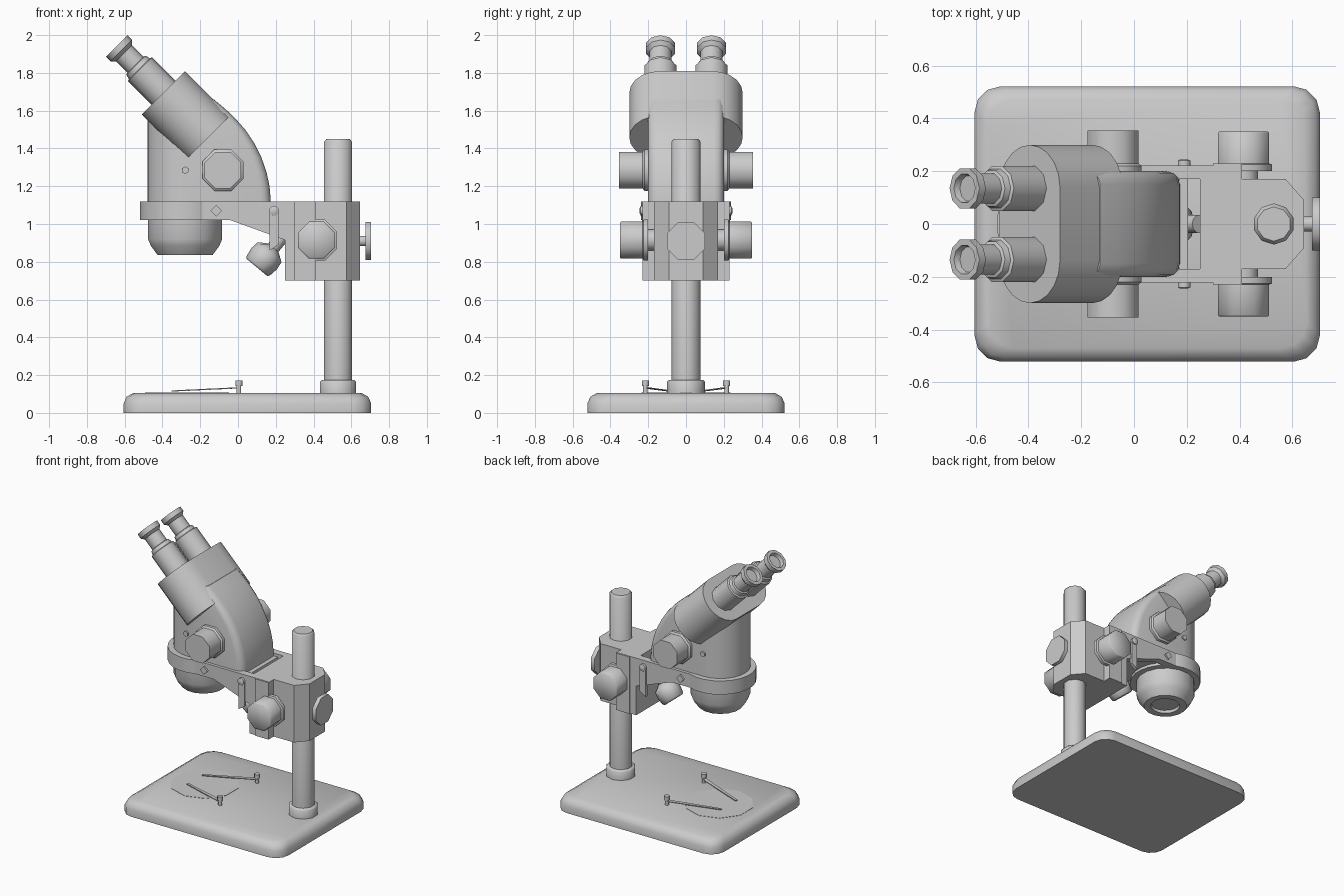
import bpy, bmesh, math
from mathutils import Vector

cube = bpy.data.objects.get("Cube")
if cube:
    bpy.data.objects.remove(cube, do_unlink=True)

GREY = (0.6, 0.6, 0.6, 1)
grey = bpy.data.materials.new("light_grey")
grey.use_nodes = True
grey.diffuse_color = GREY
grey.node_tree.nodes["Principled BSDF"].inputs["Base Color"].default_value = GREY

X, Y, Z = Vector((1, 0, 0)), Vector((0, 1, 0)), Vector((0, 0, 1))


def loft(name, rings, angle=35, closed=False):
    """Skin equal-length rings of points; cap the ends or join them."""
    bm = bmesh.new()
    loops = [[bm.verts.new(p) for p in ring] for ring in rings]
    n = len(loops[0])
    pairs = list(zip(loops, loops[1:]))
    if closed:
        pairs.append((loops[-1], loops[0]))
    else:
        bm.faces.new(loops[0][::-1])
        bm.faces.new(loops[-1])
    for a, b in pairs:
        for i in range(n):
            j = (i + 1) % n
            bm.faces.new((a[i], a[j], b[j], b[i]))
    bmesh.ops.recalc_face_normals(bm, faces=bm.faces)
    mesh = bpy.data.meshes.new(name)
    bm.to_mesh(mesh)
    bm.free()
    mesh.materials.append(grey)
    ob = bpy.data.objects.new(name, mesh)
    bpy.context.collection.objects.link(ob)
    bpy.ops.object.select_all(action='DESELECT')
    ob.select_set(True)
    bpy.context.view_layer.objects.active = ob
    bpy.ops.object.shade_smooth_by_angle(angle=math.radians(angle))
    return ob


def lathe(name, profile, sides, origin, axis=Z, closed=False, angle=50, turn=0.5):
    """Turn (radius, distance along axis) points around an axis."""
    q = Vector(axis).to_track_quat('Z', 'Y')
    rings = []
    for r, t in profile:
        ring = []
        for i in range(sides):
            a = math.tau * (i + turn) / sides
            ring.append(Vector(origin) + q @ Vector((r * math.cos(a), r * math.sin(a), t)))
        rings.append(ring)
    return loft(name, rings, angle, closed)


def prism(name, outline, origin, u, v, offset):
    """Extrude a flat outline drawn along u and v."""
    ring = [Vector(origin) + u * a + v * b for a, b in outline]
    return loft(name, [ring, [p + offset for p in ring]])


def box(name, lo, hi):
    lo, hi = Vector(lo), Vector(hi)
    d = hi - lo
    return prism(name, [(0, 0), (d.x, 0), (d.x, d.y), (0, d.y)], lo, X, Y, Z * d.z)


def arc(cx, cy, rx, ry, start, end, steps):
    pts = []
    for i in range(steps + 1):
        a = math.radians(start + (end - start) * i / steps)
        pts.append((cx + rx * math.cos(a), cy + ry * math.sin(a)))
    return pts


# Base with rounded corners and a softened top edge
rings = []
for inset, z in ((0, 0), (0, 0.05), (0.015, 0.085), (0.05, 0.105)):
    hx, hy, r = 0.655 - inset, 0.522 - inset, 0.1
    pts = []
    for sx, sy, start in ((1, 1, 0), (-1, 1, 90), (-1, -1, 180), (1, -1, 270)):
        pts += arc(0.05 + sx * (hx - r), sy * (hy - r), r, r, start, start + 90, 3)
    rings.append([(x, y, z) for x, y in pts])
loft("base", rings, 40)
lathe("stage_plate", [(0.235, 0), (0.235, 0.007)], 10, (-0.27, 0, 0.1))

# Post and its collar
lathe("post", [(0.078, 0), (0.078, 1.335), (0.065, 1.35)], 10, (0.53, 0, 0.1))
lathe("post_collar", [(0.1, 0), (0.1, 0.065), (0.09, 0.075)], 10, (0.53, 0, 0.1))

# Stage clips
for s in (-1, 1):
    lathe("clip_post", [(0.013, 0), (0.013, 0.04), (0.02, 0.04), (0.02, 0.068)],
          8, (0.005, s * 0.215, 0.103))
    a, b = Vector((0.01, s * 0.215, 0.13)), Vector((-0.35, s * 0.085, 0.113))
    side = (b - a).cross(Z).normalized()
    prism("clip_strip", [(0, -0.014), (0, 0.014), (1, 0.008), (1, -0.008)],
          a, b - a, side, Z * 0.006)

# Clamp block around the post
half = [(0.25, 0.17), (0.575, 0.17), (0.645, 0.09)]
outline = half + [(x, -y) for x, y in reversed(half)]
prism("clamp_block", outline, (0, 0, 0.70), X, Y, Z * 0.42)

# Side arms joining the clamp to the ring
arm = [(-0.25, 1.12), (0.41, 1.12), (0.41, 0.70), (0.25, 0.70),
       (0.25, 0.915), (-0.04, 1.02), (-0.25, 1.02)]
for s in (-1, 1):
    prism("side_arm", arm, (0, s * 0.17, 0), X, Z, Y * s * 0.052)
    box("arm_step", (0.30, s * 0.20 - 0.03, 0.70), (0.41, s * 0.20 + 0.03, 1.118))
box("cross_bar", (0.17, -0.17, 0.97), (0.205, 0.17, 1.10))

# Ring that carries the body
lathe("holder_ring", [(0.24, 0), (0.24, 0.1), (0.185, 0.1), (0.185, 0)],
      24, (-0.28, 0, 1.02), closed=True)

# Body: round at one end, swept back at the other
rings = []
for z, left, right in ((1.04, -0.48, 0.175), (1.13, -0.48, 0.173), (1.2, -0.48, 0.167),
                       (1.27, -0.48, 0.152), (1.35, -0.48, 0.125), (1.43, -0.48, 0.085),
                       (1.5, -0.48, 0.038), (1.565, -0.48, -0.02), (1.61, -0.43, -0.068),
                       (1.66, -0.38, -0.128)):
    pts = arc(-0.28, 0, -0.28 - left, 0.2, 90, 270, 12)
    pts += arc(right - 0.05, -0.15, 0.05, 0.05, -90, 0, 3)
    pts += arc(right - 0.05, 0.15, 0.05, 0.05, 0, 90, 3)
    rings.append([(x, y, z) for x, y in pts])
loft("body", rings)

# Objective barrel with a recessed lens
lathe("objective_barrel", [(0.2, 0), (0.2, 0.13), (0.185, 0.165), (0.148, 0.215),
                           (0.1, 0.215), (0.095, 0.195)],
      16, (-0.28, 0, 1.05), -Z, angle=40)

# Tilted prism head, stadium shaped across
up = Vector((-1, 0, 1)).normalized()
across = Vector((1, 0, 1)).normalized()
face = Vector((-0.395, 0, 1.695))
outline = arc(0.138, 0, 0.162, 0.162, -90, 90, 10) + arc(-0.138, 0, 0.162, 0.162, 90, 270, 10)
prism("prism_head", outline, face, Y, across, up * -0.335)

# Eyepieces with hollow cups
eyepiece = [(0.09, -0.02), (0.09, 0.175), (0.078, 0.18), (0.072, 0.205), (0.06, 0.21),
            (0.06, 0.295), (0.08, 0.315), (0.08, 0.35), (0.057, 0.35), (0.05, 0.325)]
for s in (-1, 1):
    lathe("eyepiece", eyepiece, 10, face + Y * s * 0.135, up, angle=40)

# Paired knobs and small fittings
for s in (-1, 1):
    out = Y * s
    lathe("zoom_knob", [(0.118, 0), (0.118, 0.03), (0.105, 0.04), (0.105, 0.165)],
          8, (-0.08, s * 0.19, 1.285), out)
    lathe("focus_knob", [(0.06, 0), (0.06, 0.04), (0.118, 0.04), (0.118, 0.065), (0.105, 0.07),
                         (0.105, 0.185), (0.1, 0.19)], 8, (0.415, s * 0.16, 0.915), out)
    lathe("body_screw", [(0.02, 0), (0.02, 0.02)], 6, (-0.28, s * 0.19, 1.285), out)
    lathe("ring_screw", [(0.03, 0), (0.03, 0.05)], 4, (-0.115, s * 0.185, 1.07), out, turn=0)
    lathe("lever_bolt", [(0.026, 0), (0.026, 0.025), (0.015, 0.03)], 8,
          (0.19, s * 0.215, 1.07), out)
    prism("lever", arc(0.19, 1.07, 0.024, 0.024, 0, 180, 6) + [(0.166, 0.86), (0.214, 0.89)],
          (0, s * 0.21, 0), X, Z, out * 0.022)

# Tension knob behind the clamp
lathe("tension_knob", [(0.03, 0), (0.03, 0.045), (0.108, 0.045), (0.108, 0.075)],
      8, (0.63, 0, 0.91), X)

# Angled locking knob under the arms
lathe("locking_knob", [(0.07, 0), (0.08, 0.01), (0.088, 0.06), (0.082, 0.105), (0.045, 0.13),
                       (0.035, 0.135), (0.035, 0.23)], 10, (0.1, 0, 0.77), (0.64, 0, 0.77))
